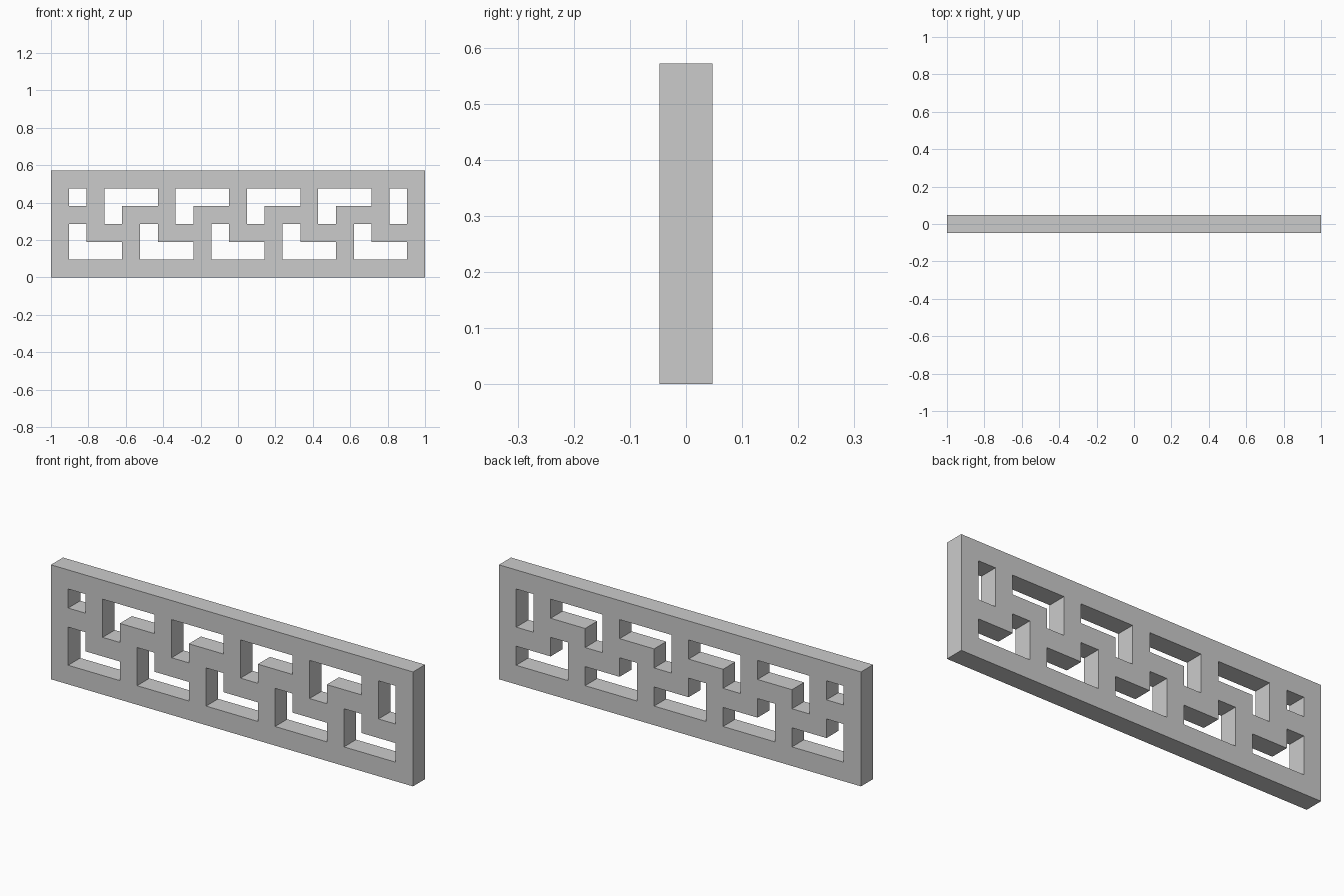
import bpy, bmesh
from mathutils import Vector

if "Cube" in bpy.data.objects:
    bpy.data.objects.remove(bpy.data.objects["Cube"])

U = 2 / 21                # one square of the 21 x 6 layout; also the thickness
COLS, ROWS = 21, 6


def rect(x0, z0, x1, z1):
    return [(x0, z0), (x1, z0), (x1, z1), (x0, z1)]


def lower_slot(c):
    # L: long foot with a short upright on the left
    return [(c, 1), (c + 3, 1), (c + 3, 2), (c + 1, 2), (c + 1, 3), (c, 3)]


def upper_slot(c):
    # the same L flipped to hang from the top rail
    return [(x, 6 - 1 - (z - 1)) for x, z in lower_slot(c)]


# Outer frame and openings, in layout squares
loops = [rect(0, 0, COLS, ROWS)]
loops += [lower_slot(c) for c in range(1, 18, 4)]
loops += [upper_slot(c) for c in range(3, 16, 4)]
loops += [rect(1, 4, 2, 5), rect(19, 3, 20, 5)]     # clipped pattern ends

# Fill the front face around the openings, then extrude to thickness
bm = bmesh.new()
for loop in loops:
    vs = [bm.verts.new(((x - COLS / 2) * U, -U / 2, z * U)) for x, z in loop]
    for a, b in zip(vs, vs[1:] + vs[:1]):
        bm.edges.new((a, b))
bmesh.ops.triangle_fill(bm, use_beauty=True, use_dissolve=False,
                        edges=bm.edges[:], normal=Vector((0, -1, 0)))
front = bm.faces[:]
ext = bmesh.ops.extrude_face_region(bm, geom=front, use_keep_orig=True)
back = [g for g in ext["geom"] if isinstance(g, bmesh.types.BMVert)]
bmesh.ops.translate(bm, verts=back, vec=(0, U, 0))
bmesh.ops.recalc_face_normals(bm, faces=bm.faces[:])

mesh = bpy.data.meshes.new("fretwork_panel")
bm.to_mesh(mesh)
bm.free()
panel = bpy.data.objects.new("fretwork_panel", mesh)
bpy.context.collection.objects.link(panel)
